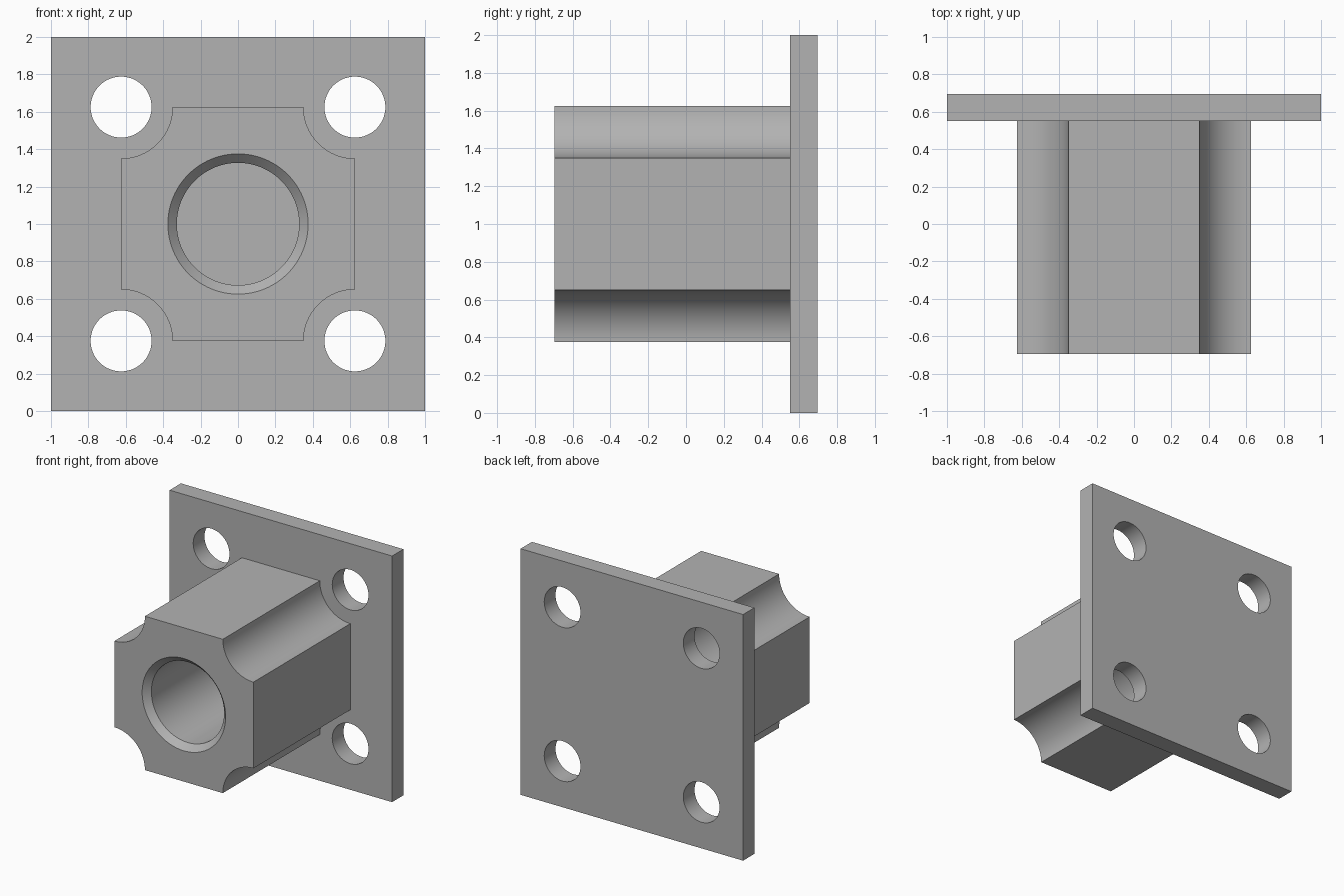
import bpy
import bmesh
from math import cos, sin, pi, radians

cube = bpy.data.objects.get("Cube")
if cube:
    bpy.data.objects.remove(cube, do_unlink=True)

# Main dimensions
MID_Z = 1.0
FRONT, SEAT, BACK = -0.695, 0.55, 0.695
HALF_BODY, SCALLOP = 0.625, 0.275
HOLE_PITCH, HOLE_R = 0.625, 0.163
BORE_R, BORE_MOUTH_R, CHAMFER = 0.327, 0.375, 0.05
STEPS = 24

grey = bpy.data.materials.new("plain_grey")
grey.use_nodes = True
colour = (0.45, 0.45, 0.45, 1.0)
grey.diffuse_color = colour
grey.node_tree.nodes["Principled BSDF"].inputs["Base Color"].default_value = colour


def circle(x, z, r, count=96):
    return [(x + r * cos(2 * pi * i / count), z + r * sin(2 * pi * i / count))
            for i in range(count)]


def loft(name, sections):
    """Closed solid through (y, outline) sections with matching point counts."""
    bm = bmesh.new()
    rings = [[bm.verts.new((x, y, z)) for x, z in outline] for y, outline in sections]
    for a, b in zip(rings, rings[1:]):
        for i in range(len(a)):
            j = (i + 1) % len(a)
            bm.faces.new((a[i], a[j], b[j], b[i]))
    bm.faces.new(rings[0])
    bm.faces.new(rings[-1])
    bmesh.ops.recalc_face_normals(bm, faces=bm.faces)
    mesh = bpy.data.meshes.new(name)
    bm.to_mesh(mesh)
    bm.free()
    mesh.materials.append(grey)
    obj = bpy.data.objects.new(name, mesh)
    bpy.context.collection.objects.link(obj)
    return obj


def combine(target, other, operation):
    mod = target.modifiers.new(operation.lower(), 'BOOLEAN')
    mod.operation, mod.solver, mod.object = operation, 'EXACT', other
    bpy.context.view_layer.objects.active = target
    bpy.ops.object.modifier_apply(modifier=mod.name)
    bpy.data.objects.remove(other, do_unlink=True)


# Square mounting plate
square = [(-1, 0), (1, 0), (1, 2), (-1, 2)]
flange = loft("flanged_socket", [(SEAT, square), (BACK, square)])

# Socket body: square bar with a concave scallop along each corner
outline = []
for sx, sz in ((1, 1), (-1, 1), (-1, -1), (1, -1)):
    arc = []
    for i in range(STEPS + 1):
        a = pi / 2 * i / STEPS
        arc.append((sx * (HALF_BODY - SCALLOP * sin(a)),
                    MID_Z + sz * (HALF_BODY - SCALLOP * cos(a))))
    outline += arc if sx * sz > 0 else arc[::-1]
body = loft("socket_body", [(FRONT, outline), (SEAT + 0.05, outline)])
combine(flange, body, 'UNION')

# Blind bore with a chamfered mouth
lip = BORE_MOUTH_R - BORE_R
bore = loft("bore_cutter", [
    (FRONT - CHAMFER, circle(0, MID_Z, BORE_MOUTH_R + lip)),
    (FRONT + CHAMFER, circle(0, MID_Z, BORE_R)),
    (SEAT, circle(0, MID_Z, BORE_R))])
combine(flange, bore, 'DIFFERENCE')

# Four bolt holes
for sx in (-1, 1):
    for sz in (-1, 1):
        ring = circle(sx * HOLE_PITCH, MID_Z + sz * HOLE_PITCH, HOLE_R, 64)
        hole = loft("bolt_hole_cutter", [(SEAT - 0.1, ring), (BACK + 0.1, ring)])
        combine(flange, hole, 'DIFFERENCE')

# Smooth curved walls, crisp edges
bpy.ops.object.select_all(action='DESELECT')
flange.select_set(True)
bpy.context.view_layer.objects.active = flange
bpy.ops.object.shade_smooth_by_angle(angle=radians(25))
